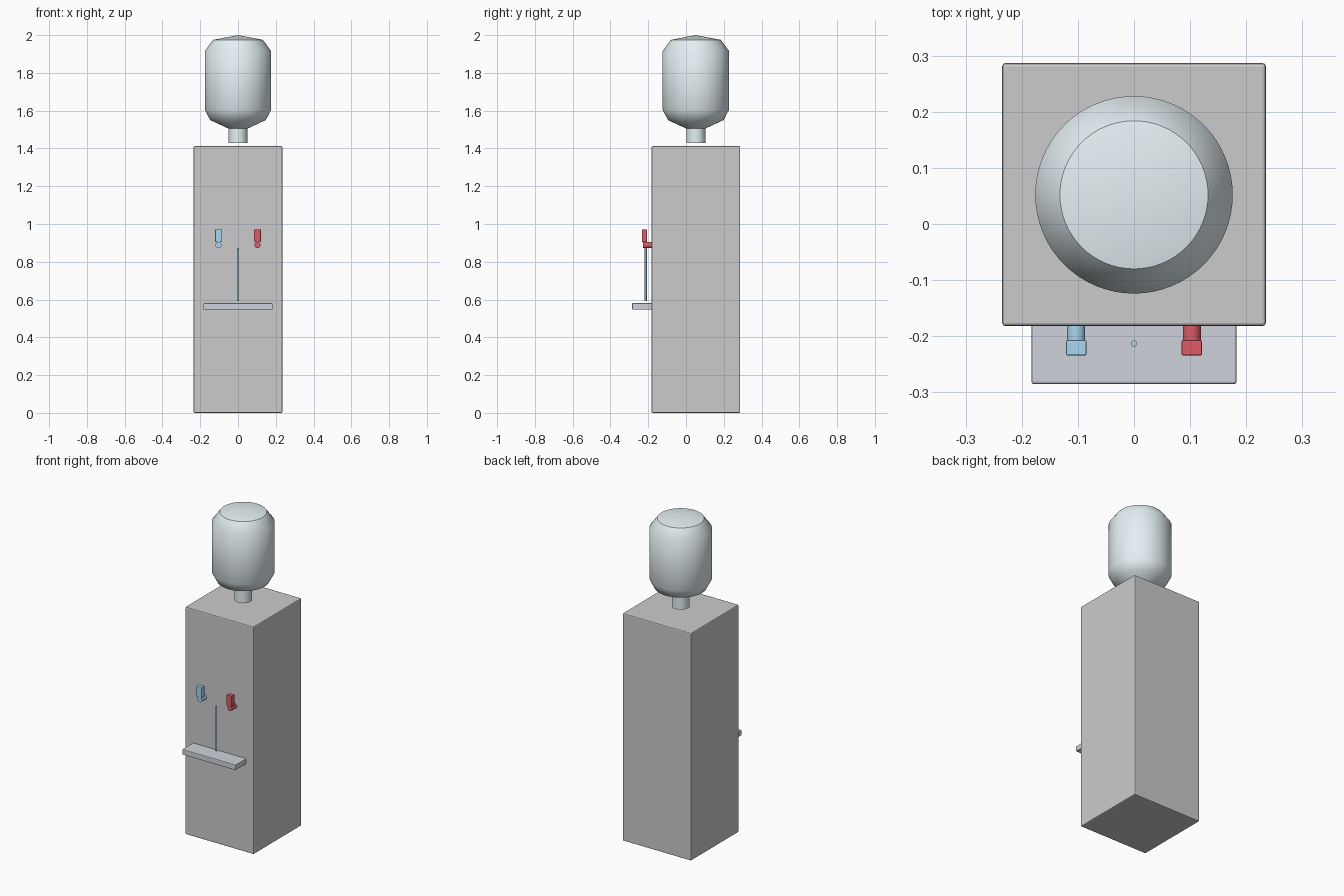
import bpy, bmesh, math
from mathutils import Matrix, Vector

if "Cube" in bpy.data.objects:
    bpy.data.objects.remove(bpy.data.objects["Cube"])


def material(name, rgb):
    m = bpy.data.materials.new(name)
    m.diffuse_color = (*rgb, 1)
    m.use_nodes = True
    m.node_tree.nodes["Principled BSDF"].inputs["Base Color"].default_value = m.diffuse_color
    return m


def finish(name, bm, mat, bevel=0, smooth=False):
    bmesh.ops.recalc_face_normals(bm, faces=bm.faces[:])
    me = bpy.data.meshes.new(name)
    bm.to_mesh(me)
    bm.free()
    ob = bpy.data.objects.new(name, me)
    bpy.context.collection.objects.link(ob)
    me.materials.append(mat)
    if bevel:
        b = ob.modifiers.new("Bevel", 'BEVEL')
        b.width, b.segments = bevel, 2
    if smooth:
        bpy.ops.object.select_all(action='DESELECT')
        ob.select_set(True)
        bpy.context.view_layer.objects.active = ob
        bpy.ops.object.shade_smooth_by_angle(angle=math.radians(40))
    return ob


def box(name, lo, hi, mat, bevel):
    lo, hi = Vector(lo), Vector(hi)
    bm = bmesh.new()
    bmesh.ops.create_cube(bm, size=1, matrix=Matrix.Translation((lo + hi) / 2)
                          @ Matrix.Diagonal((*(hi - lo), 1)))
    return finish(name, bm, mat, bevel)


def rod(name, a, b, r, mat, segs=32):
    a, b = Vector(a), Vector(b)
    rot = (b - a).to_track_quat('Z', 'Y').to_matrix().to_4x4()
    bm = bmesh.new()
    bmesh.ops.create_cone(bm, cap_ends=True, segments=segs, radius1=r, radius2=r,
                          depth=(b - a).length,
                          matrix=Matrix.Translation((a + b) / 2) @ rot)
    return finish(name, bm, mat, smooth=True)


def lathe(name, profile, centre, mat, segs=64):
    bm = bmesh.new()
    verts = [bm.verts.new((centre[0] + r, centre[1], z)) for r, z in profile]
    edges = [bm.edges.new(p) for p in zip(verts, verts[1:])]
    bmesh.ops.spin(bm, geom=verts + edges, cent=(*centre, 0), axis=(0, 0, 1),
                   angle=math.tau, steps=segs, use_duplicate=False)
    bmesh.ops.remove_doubles(bm, verts=bm.verts[:], dist=1e-4)
    return finish(name, bm, mat, smooth=True)


white = material("cabinet_white", (0.84, 0.85, 0.84))
glass = material("bottle_blue", (0.78, 0.87, 0.90))
grey = material("tray_grey", (0.62, 0.65, 0.70))
blue = material("cold_blue", (0.40, 0.68, 0.86))
red = material("hot_red", (0.75, 0.10, 0.13))
water = material("water_blue", (0.40, 0.68, 0.80))

# Cabinet and drip tray
box("cabinet", (-0.235, -0.182, 0), (0.235, 0.287, 1.412), white, 0.006)
box("drip_tray", (-0.183, -0.285, 0.547), (0.183, -0.175, 0.581), grey, 0.004)

# Inverted bottle
lathe("bottle", [(0, 1.43), (0.05, 1.43), (0.05, 1.505), (0.147, 1.55),
                 (0.176, 1.605), (0.176, 1.915), (0.132, 1.975), (0, 2.0)],
      (0, 0.052), glass)

# Taps: spout plus lever, cold on the left and hot on the right
for side, label, mat in ((-1, "cold", blue), (1, "hot", red)):
    x = side * 0.103
    rod(label + "_spout", (x, -0.175, 0.888), (x, -0.228, 0.888), 0.016, mat)
    box(label + "_lever", (x - 0.018, -0.234, 0.904), (x + 0.018, -0.207, 0.971), mat, 0.002)

# Water stream
rod("water_stream", (0, -0.213, 0.592), (0, -0.213, 0.872), 0.0055, water, 16)
